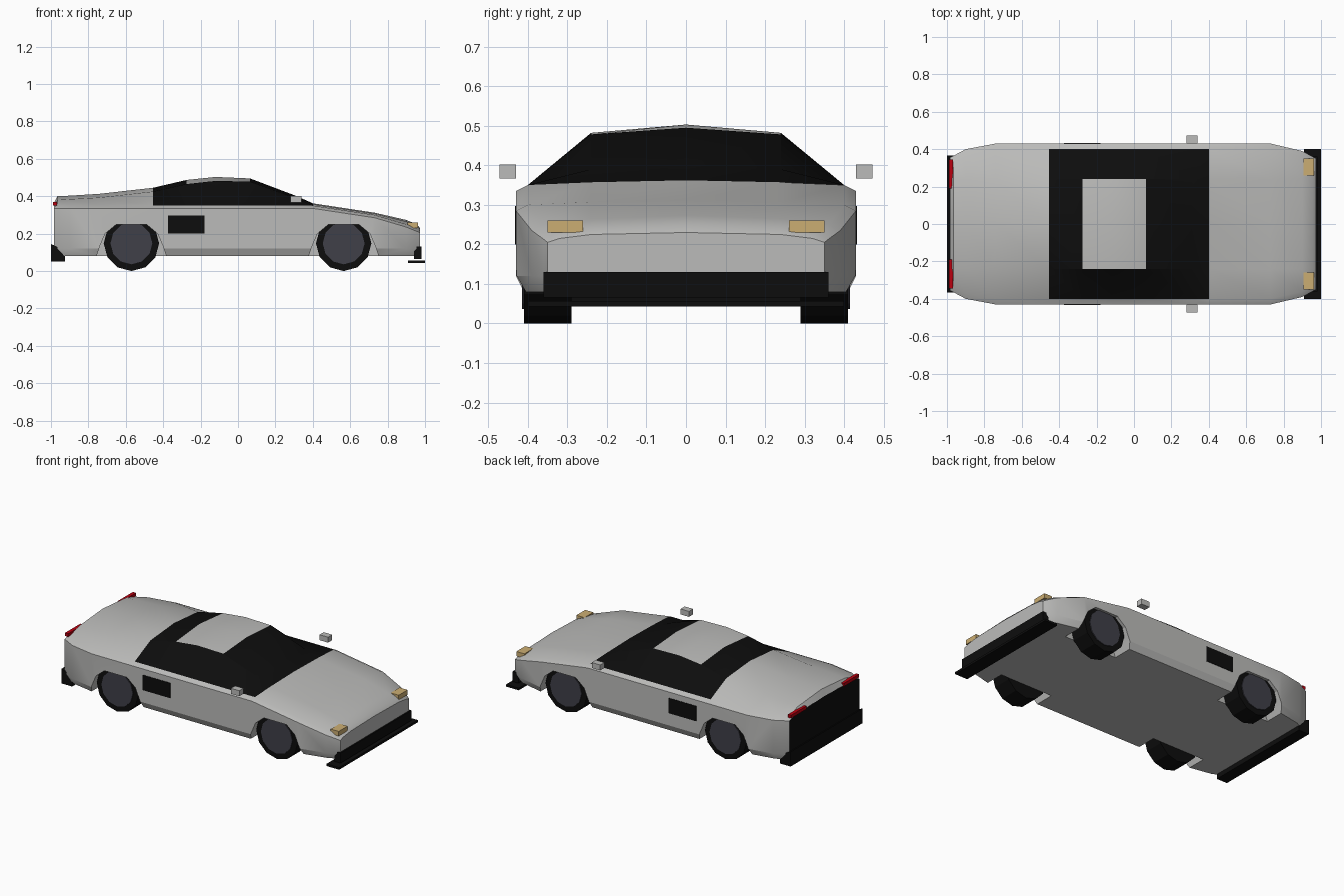
import bpy, bmesh, math

if "Cube" in bpy.data.objects:
    bpy.data.objects.remove(bpy.data.objects["Cube"])


def mat(name, r, g, b):
    m = bpy.data.materials.new(name)
    m.diffuse_color = (r, g, b, 1)
    m.use_nodes = True
    m.node_tree.nodes["Principled BSDF"].inputs["Base Color"].default_value = m.diffuse_color
    return m


SILVER = mat("silver paint", 0.5, 0.5, 0.49)
BLACK = mat("black", 0.004, 0.004, 0.004)
HUB = mat("dark grey hub", 0.05, 0.05, 0.065)
AMBER = mat("amber lamp", 0.6, 0.42, 0.17)
RED = mat("red lamp", 0.5, 0.0, 0.005)


def finish(name, bm, *mats):
    bmesh.ops.recalc_face_normals(bm, faces=bm.faces)
    me = bpy.data.meshes.new(name)
    bm.to_mesh(me)
    bm.free()
    for m in mats:
        me.materials.append(m)
    ob = bpy.data.objects.new(name, me)
    bpy.context.collection.objects.link(ob)
    return ob


def extrude_y(name, profile, y0, y1, m):
    """Extrude an (x, z) outline between two y positions."""
    bm = bmesh.new()
    a = [bm.verts.new((x, y0, z)) for x, z in profile]
    b = [bm.verts.new((x, y1, z)) for x, z in profile]
    n = len(profile)
    bm.faces.new(a)
    bm.faces.new(b[::-1])
    for i in range(n):
        j = (i + 1) % n
        bm.faces.new((a[i], b[i], b[j], a[j]))
    return finish(name, bm, m)


def box(name, x0, x1, y0, y1, z0, z1, m):
    return extrude_y(name, [(x0, z0), (x1, z0), (x1, z1), (x0, z1)], y0, y1, m)


def smooth(ob, angle):
    bpy.ops.object.select_all(action='DESELECT')
    ob.select_set(True)
    bpy.context.view_layer.objects.active = ob
    bpy.ops.object.shade_smooth_by_angle(angle=math.radians(angle))


# Body: lofted sections (x, half width, belt z, crease z, roof-edge z, centre z)
stations = [
    (-0.985, 0.355, 0.335, 0.345, 0.352, 0.36),
    (-0.965, 0.365, 0.335, 0.350, 0.380, 0.40),
    (-0.90, 0.40, 0.335, 0.350, 0.384, 0.403),
    (-0.74, 0.43, 0.335, 0.350, 0.393, 0.413),
    (-0.455, 0.43, 0.335, 0.350, 0.425, 0.445),
    (-0.275, 0.43, 0.335, 0.350, 0.465, 0.487),
    (-0.12, 0.43, 0.335, 0.350, 0.482, 0.503),
    (0.065, 0.43, 0.335, 0.350, 0.478, 0.495),
    (0.31, 0.43, 0.335, 0.350, 0.390, 0.402),
    (0.40, 0.43, 0.335, 0.350, 0.357, 0.362),
    (0.73, 0.43, 0.285, 0.300, 0.307, 0.312),
    (0.90, 0.39, 0.235, 0.250, 0.265, 0.273),
    (0.955, 0.36, 0.213, 0.230, 0.242, 0.25),
    (0.973, 0.35, 0.205, 0.215, 0.225, 0.23),
]
bm = bmesh.new()
rings = []
for x, w, zb, zc, zr, zt in stations:
    half = [(w - 0.02, 0.08), (w, 0.12), (w, zb), (w - 0.03, zc), (0.24, zr)]
    pts = half + [(0, zt)] + [(-y, z) for y, z in reversed(half)]
    rings.append([bm.verts.new((x, y, z)) for y, z in pts])
n = len(rings[0])
for i in range(len(rings) - 1):
    xm = (stations[i][0] + stations[i + 1][0]) / 2
    for k in range(n):
        j = (k + 1) % n
        f = bm.faces.new((rings[i][k], rings[i][j], rings[i + 1][j], rings[i + 1][k]))
        glass = -0.455 < xm < 0.40 and 3 <= k <= 6
        roof = -0.275 < xm < 0.065 and k in (4, 5)
        f.material_index = 1 if glass and not roof else 0
bm.faces.new(rings[0]).material_index = 1      # black tail panel
bm.faces.new(rings[-1][::-1])
body = finish("body", bm, SILVER, BLACK)

# Wheel arches cut into the body
arch = [(-0.2, 0.04), (-0.17, 0.13), (-0.14, 0.2), (-0.08, 0.25),
        (0.08, 0.25), (0.14, 0.2), (0.17, 0.13), (0.2, 0.04)]
bpy.context.view_layer.objects.active = body
for wx in (-0.57, 0.565):
    for s in (-1, 1):
        cutter = extrude_y("arch_cutter", [(wx + x, z) for x, z in arch],
                           s * 0.285, s * 0.5, SILVER)
        cutter.hide_render = True
        mod = body.modifiers.new("arch", 'BOOLEAN')
        mod.operation = 'DIFFERENCE'
        mod.solver = 'EXACT'
        mod.object = cutter
        bpy.ops.object.modifier_apply(modifier=mod.name)
        bpy.data.objects.remove(cutter)
smooth(body, 25)


# Wheels: twelve-sided tyre with a flat hub disc
def circle(cx, cz, r):
    return [(cx + r * math.cos(i * math.pi / 6), cz + r * math.sin(i * math.pi / 6))
            for i in range(12)]


for end, wx in (("rear", -0.57), ("front", 0.565)):
    for side, s in (("right", -1), ("left", 1)):
        extrude_y(f"{end}_{side}_tyre", circle(wx, 0.148, 0.148), s * 0.29, s * 0.41, BLACK)
        extrude_y(f"{end}_{side}_hub", circle(wx, 0.148, 0.112), s * 0.40, s * 0.415, HUB)

# Bumpers and front splitter
extrude_y("rear_bumper", [(-1, 0.05), (-0.925, 0.05), (-0.925, 0.11), (-1, 0.145)],
          -0.365, 0.365, BLACK)
box("front_bumper", 0.94, 0.982, -0.36, 0.36, 0.065, 0.13, BLACK)
box("front_splitter", 0.91, 1.0, -0.40, 0.40, 0.043, 0.057, BLACK)

# Lamps, mirrors and side vents on both sides
for side, s in (("right", -1), ("left", 1)):
    box(f"{side}_headlamp", 0.905, 0.962, s * 0.26, s * 0.35, 0.23, 0.26, AMBER)
    box(f"{side}_tail_lamp", -0.99, -0.968, s * 0.19, s * 0.345, 0.35, 0.37, RED)
    box(f"{side}_mirror", 0.28, 0.34, s * 0.43, s * 0.472, 0.367, 0.402, SILVER)
    box(f"{side}_side_vent", -0.375, -0.18, s * 0.425, s * 0.433, 0.2, 0.297, BLACK)
